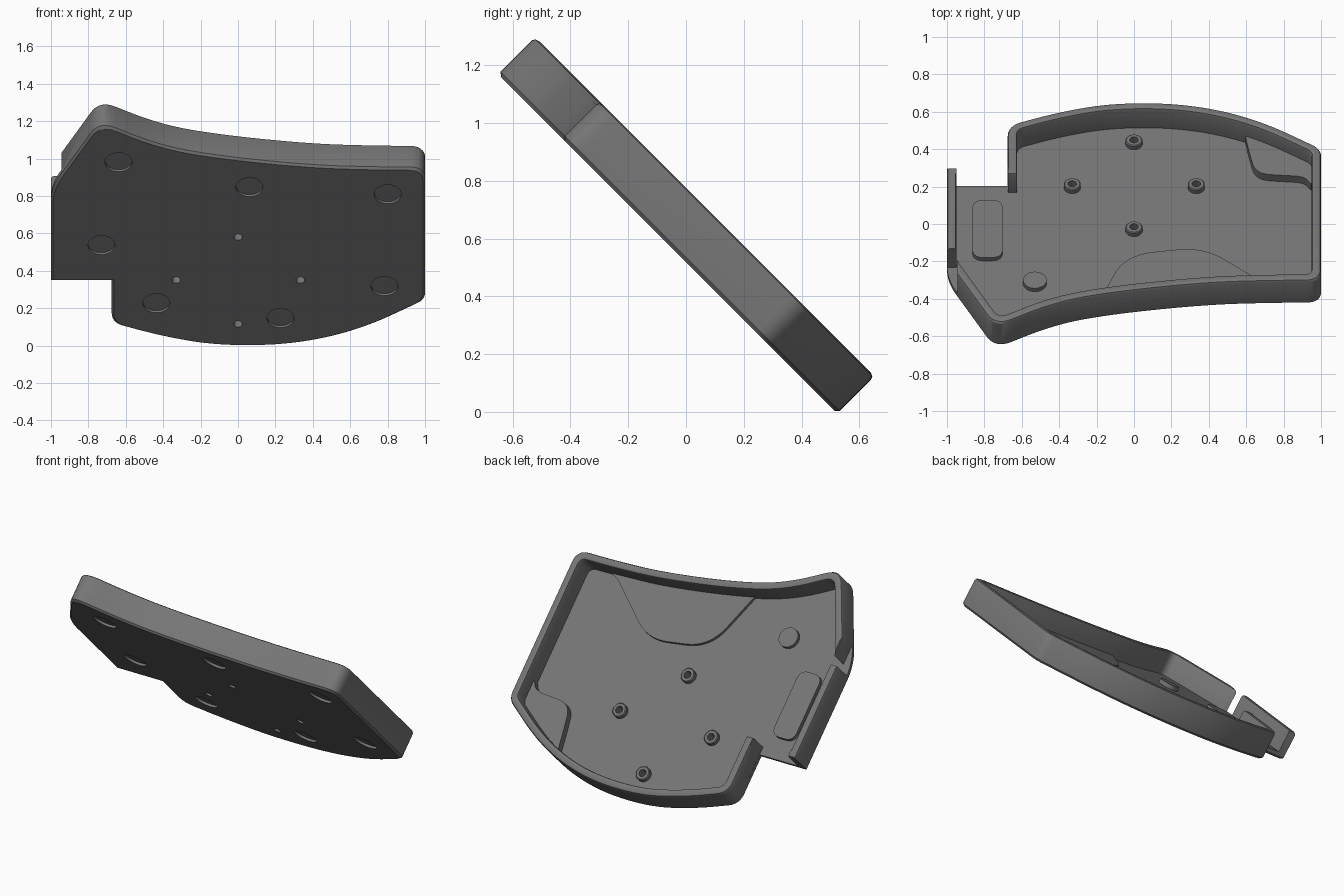
import bpy, bmesh, math
from mathutils import Vector, Matrix

if "Cube" in bpy.data.objects:
    bpy.data.objects.remove(bpy.data.objects["Cube"])

mat = bpy.data.materials.new("dark grey plastic")
mat.diffuse_color = (0.18, 0.18, 0.18, 1)
mat.use_nodes = True
mat.node_tree.nodes["Principled BSDF"].inputs["Base Color"].default_value = mat.diffuse_color
FLOOR, RIM = 0.037, 0.182
PLACE = Matrix.Translation((0, -0.064, 0.582)) @ Matrix.Rotation(math.radians(-45), 4, 'X')


def offset(pts, d):
    """Move a counter-clockwise control polygon inward by d with mitred corners."""
    out = []
    for i, (x, y, t) in enumerate(pts):
        a, p, b = Vector(pts[i - 1][:2]), Vector((x, y)), Vector(pts[(i + 1) % len(pts)][:2])
        e, f = (p - a).normalized(), (b - p).normalized()
        n, m = Vector((-e.y, e.x)), Vector((-f.y, f.x))
        q = p + (n + m) * d / (1 + n.dot(m))
        out.append((q.x, q.y, t))
    return out


def rounded(pts, steps=8):
    """Round each control corner over its tangent length."""
    out = []
    for i, (x, y, t) in enumerate(pts):
        p = Vector((x, y))
        if t == 0:
            out.append(p)
            continue
        a, b = Vector(pts[i - 1][:2]) - p, Vector(pts[(i + 1) % len(pts)][:2]) - p
        s = p + a.normalized() * min(t, a.length * 0.499)
        e = p + b.normalized() * min(t, b.length * 0.499)
        for k in range(steps + 1):
            u = k / steps
            out.append(s * (1 - u) ** 2 + p * 2 * u * (1 - u) + e * u * u)
    return out


def make(name, rings):
    """Loft rings of 3D points into a closed solid."""
    bm = bmesh.new()
    loops = [[bm.verts.new(p) for p in r] for r in rings]
    n = len(loops[0])
    for lo, hi in zip(loops, loops[1:]):
        for i in range(n):
            bm.faces.new((lo[i], lo[(i + 1) % n], hi[(i + 1) % n], hi[i]))
    bm.faces.new(loops[0][::-1])
    bm.faces.new(loops[-1])
    bmesh.ops.recalc_face_normals(bm, faces=bm.faces)
    me = bpy.data.meshes.new(name)
    bm.to_mesh(me)
    bm.free()
    me.materials.append(mat)
    ob = bpy.data.objects.new(name, me)
    bpy.context.collection.objects.link(ob)
    return ob


def plate(name, pts, layers):
    return make(name, [[(p.x, p.y, w) for p in rounded(offset(pts, d))] for w, d in layers])


def box(name, x0, x1, y0, y1, z0, z1):
    return plate(name, [(x0, y0, 0), (x1, y0, 0), (x1, y1, 0), (x0, y1, 0)], [(z0, 0), (z1, 0)])


def disc(name, x, y, layers, n=32):
    return make(name, [[(x + r * math.cos(k * math.tau / n), y + r * math.sin(k * math.tau / n), w)
                        for k in range(n)] for w, r in layers])


def cut(ob, cutter):
    cutter.hide_render = True
    m = ob.modifiers.new("cut", 'BOOLEAN')
    m.operation, m.solver, m.object = 'DIFFERENCE', 'EXACT', cutter
    bpy.context.view_layer.objects.active = ob
    bpy.ops.object.modifier_apply(modifier=m.name)
    bpy.data.objects.remove(cutter)


# Tray outline: x, y, corner tangent length (9 = flowing curve)
outline = [(-1, 0.34, 0), (-1, -0.36, 0.1), (-0.742, -0.862, 0.1), (-0.42, -0.68, 9),
           (-0.1, -0.6, 9), (0.4, -0.53, 9), (0.75, -0.517, 0.1), (1, -0.515, 0.08),
           (1, 0.485, 0.05), (0.66, 0.71, 9), (0.3, 0.825, 9), (-0.1, 0.835, 9),
           (-0.4, 0.765, 9), (-0.675, 0.66, 0.07), (-0.675, 0.34, 0)]
tray = plate("tray", outline, [(0, 0.012), (0.012, 0), (RIM - 0.016, 0), (RIM - 0.005, 0.005), (RIM, 0.016)])

# Hollow interior with softened rim
inner = [(x, y, t if t > 1 else t * 0.6) for x, y, t in outline]
cut(tray, plate("cavity", inner, [(FLOOR, 0.05), (RIM - 0.014, 0.05), (RIM - 0.004, 0.046),
                                  (RIM, 0.036), (RIM + 0.05, 0.036)]))
# Open side notch and corner gap in the wall
cut(tray, box("notch", -0.95, -0.674, 0.15, 0.5, FLOOR, 0.3))
cut(tray, box("corner_gap", -1.1, -0.945, -0.6, -0.277, FLOOR, 0.3))

# Shallow foot recesses underneath
for x, y in [(-0.639, -0.564), (0.061, -0.375), (0.8, -0.322), (-0.73, 0.063),
             (-0.436, 0.502), (0.227, 0.615), (0.783, 0.373)]:
    cut(tray, disc("foot_recess", x, y, [(-0.05, 0.072), (0.015, 0.072)]))

# Screw standoffs with through holes
parts = [tray]
for x, y in [(0, 0.003), (-0.33, 0.328), (0.333, 0.328), (0, 0.66)]:
    post = disc("standoff", x, y, [(FLOOR - 0.01, 0.045), (0.062, 0.045), (0.067, 0.04)])
    for ob in (tray, post):
        cut(ob, disc("screw_hole", x, y, [(-0.1, 0.023), (0.2, 0.023)], 24))
    parts.append(post)

# Raised pads on the floor
lift = FLOOR - 0.01
parts.append(plate("long_pad", [(-0.863, -0.225, 0.06), (-0.703, -0.225, 0.06),
                                (-0.703, 0.21, 0.06), (-0.863, 0.21, 0.06)],
                   [(lift, 0), (0.062, 0)]))
parts.append(disc("round_pad", -0.53, -0.395, [(lift, 0.063), (0.062, 0.063)]))
parts.append(plate("wall_pad", [(-0.2, -0.59, 0), (0.1, -0.56, 0), (0.4, -0.515, 0), (0.6, -0.51, 0),
                                (0.96, -0.5, 0), (0.96, -0.485, 0), (0.77, -0.475, 0.09),
                                (0.37, -0.14, 0.14), (-0.05, -0.2, 0.16)],
                   [(lift, 0), (0.057, 0)]))
parts.append(plate("corner_pad", [(0.65, 0.385, 0.08), (0.91, 0.365, 0.06), (0.945, 0.31, 0), (0.98, 0.31, 0),
                                  (0.98, 0.47, 0), (0.82, 0.595, 0), (0.59, 0.7, 0), (0.615, 0.55, 0.08)],
                   [(lift, 0), (0.085, 0)]))

# Tilt everything into place
for ob in parts:
    ob.data.transform(PLACE)
    bpy.ops.object.select_all(action='DESELECT')
    ob.select_set(True)
    bpy.context.view_layer.objects.active = ob
    bpy.ops.object.shade_smooth_by_angle(angle=math.radians(30))
